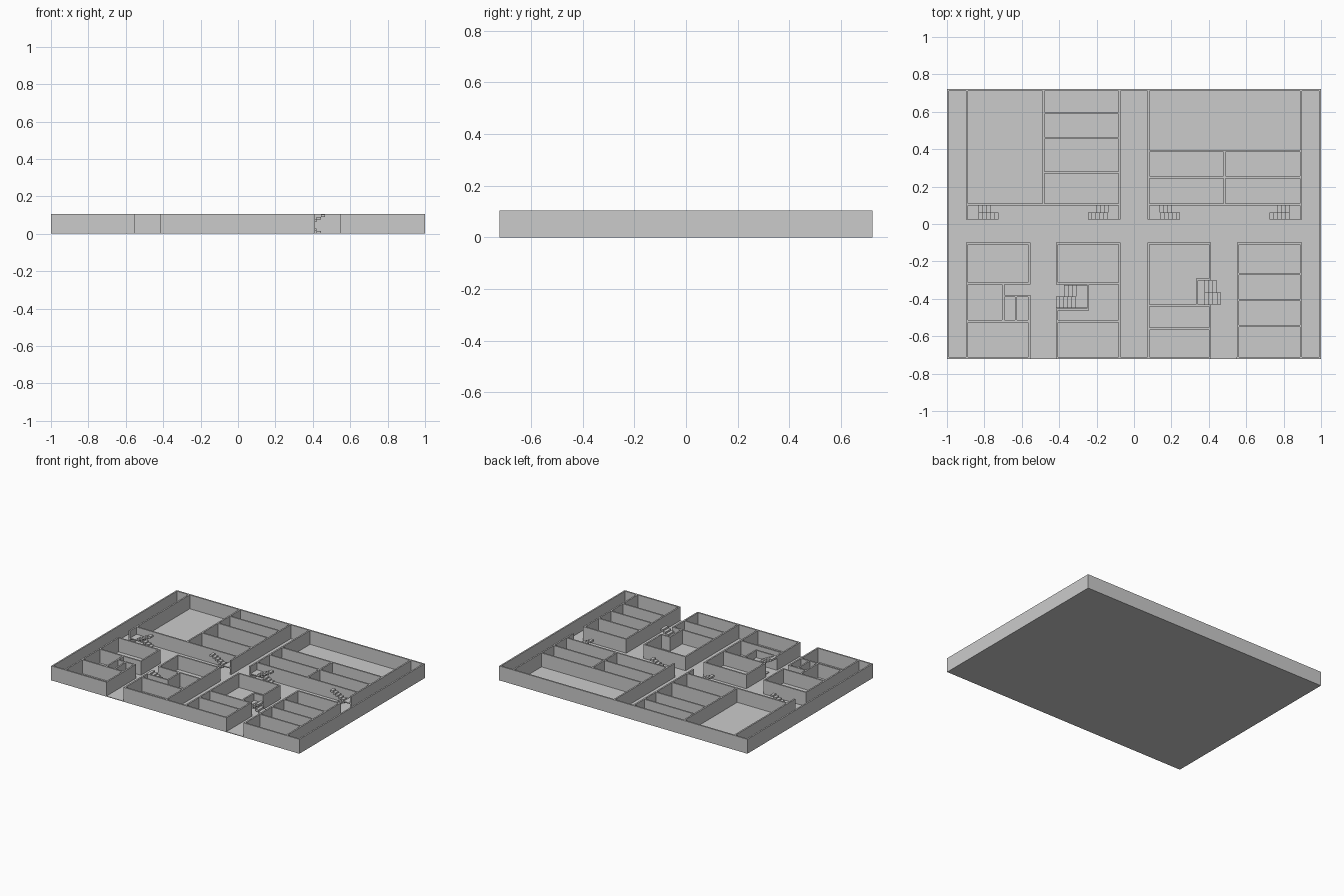
import bpy, bmesh

if "Cube" in bpy.data.objects:
    bpy.data.objects.remove(bpy.data.objects["Cube"])

T = 0.011        # wall thickness
H = 0.105        # wall top
F = 0.004        # floor slab thickness
X, Y = 1.0, 0.722
N = Y - T / 2    # back and front wall centre lines


def boxes(name, items):
    """One object made of axis-aligned boxes (x0, x1, y0, y1, z0, z1)."""
    bm = bmesh.new()
    for x0, x1, y0, y1, z0, z1 in items:
        r = bmesh.ops.create_cube(bm, size=1)
        for v in r["verts"]:
            v.co.x = x0 if v.co.x < 0 else x1
            v.co.y = y0 if v.co.y < 0 else y1
            v.co.z = z0 if v.co.z < 0 else z1
    me = bpy.data.meshes.new(name)
    bm.to_mesh(me)
    bm.free()
    ob = bpy.data.objects.new(name, me)
    bpy.context.collection.objects.link(ob)
    return ob


def walls(name, across=(), along=()):
    """across: (y, x0, x1) walls; along: (x, y0, y1) walls, by centre line."""
    h = T / 2
    items = [(a - h, b + h, y - h, y + h, 0, H) for y, a, b in across]
    items += [(x - h, x + h, a - h, b + h, 0, H) for x, a, b in along]
    boxes(name, items)


def stair(name, wall_x, edge, d, y0, y1, steps=5, run=0.0215, rise=0.0105):
    """Half-turn stair: landing at mid height, both flights leave in direction d."""
    mid, ym = H / 2, (y0 + y1) / 2
    items = [(min(wall_x, edge), max(wall_x, edge), y0, y1, mid - 0.007, mid)]
    for i in range(steps):
        a, b = sorted((edge + d * i * run, edge + d * (i + 1) * run))
        up = mid + (i + 1) * rise
        items.append((a, b, y0, ym, up - 0.014, up))
        if i < steps - 1:
            down = mid - (i + 1) * rise
            items.append((a, b, ym, y1, max(down - 0.014, 0.001), down))
    boxes(name, items)


# Floor slab
boxes("floor", [(-X, X, -Y, Y, 0, F)])

# Outer walls with two entrances at the front
e = X - T / 2
walls("outer_walls",
      across=[(N, -e, e), (-N, -e, -0.559), (-N, -0.412, 0.407), (-N, 0.554, e)],
      along=[(-e, -N, N), (e, -N, N)])

# Back rooms, left and right
A, B, M = 0.892, 0.078, 0.484
walls("back_left_rooms",
      across=[(0.104, -A, -B)] + [(y, -M, -B) for y in (0.594, 0.46, 0.275)],
      along=[(-A, 0.03, N), (-M, 0.104, N), (-B, 0.03, N)])
walls("back_right_rooms",
      across=[(y, B, A) for y in (0.104, 0.391, 0.25)],
      along=[(B, 0.03, N), (M, 0.104, 0.391), (A, 0.03, N)])

# Front room blocks, left to right
P = -0.104
walls("front_block_one",
      across=[(y, -A, -0.56) for y in (P, -0.319, -0.52)] + [(-0.386, -0.699, -0.56)],
      along=[(-A, -N, P), (-0.56, -0.319, P), (-0.56, -N, -0.386),
             (-0.699, -0.52, -0.319), (-0.632, -0.52, -0.386)])
walls("front_block_two",
      across=[(y, -0.412, -B) for y in (P, -0.319, -0.52)] + [(-0.456, -0.412, -0.246)],
      along=[(-B, -N, P), (-0.412, -0.319, P), (-0.412, -N, -0.456),
             (-0.246, -0.456, -0.319)])
walls("front_block_three",
      across=[(y, B, 0.407) for y in (P, -0.436, -0.56)] + [(-0.297, 0.337, 0.407)],
      along=[(B, -N, P), (0.407, -0.297, P), (0.407, -N, -0.436),
             (0.337, -0.436, -0.297)])
walls("front_block_four",
      across=[(y, 0.556, A) for y in (P, -0.267, -0.407, -0.546)],
      along=[(0.556, -N, P), (A, -N, P)])

# Stairs along the main corridor, at each end of the back blocks
for i, (x, d) in enumerate([(-A, 1), (-B, -1), (B, 1), (A, -1)]):
    stair(f"corridor_stair_{i + 1}", x, x + d * 0.06, d, 0.025, 0.1)

# Stairs inside the front blocks
stair("front_left_stair", -0.25, -0.31, -1, -0.45, -0.325)
stair("front_right_stair", 0.342, 0.378, 1, -0.431, -0.303, steps=4, rise=0.0125)
